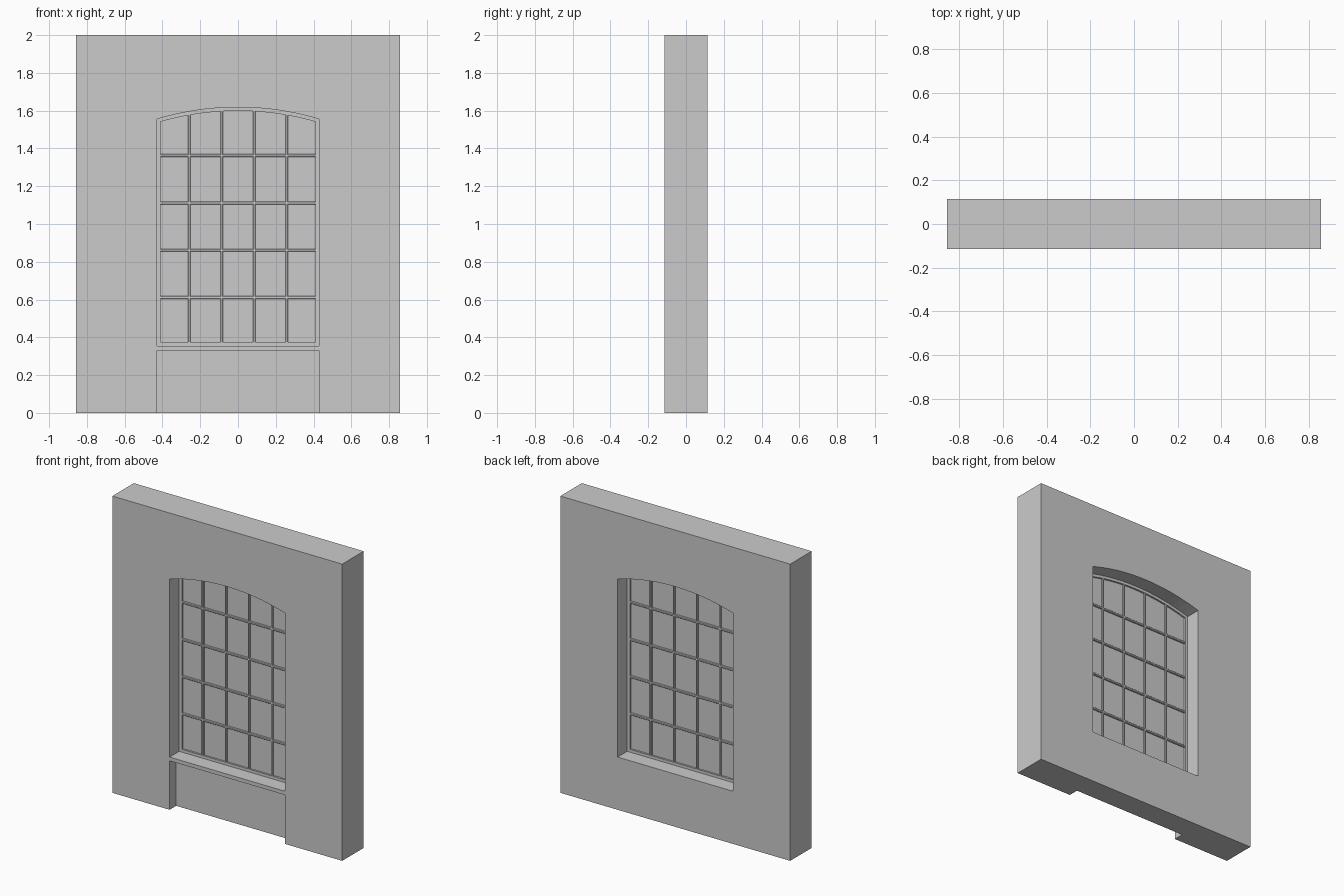
import bpy, bmesh, math

if "Cube" in bpy.data.objects:
    bpy.data.objects.remove(bpy.data.objects["Cube"])

W, D, H = 0.857, 0.114, 2.0            # wall half width, half depth, height
OW, Z0, ZS, ZT = 0.43, 0.355, 1.555, 1.618   # opening half width, sill, spring, crown
R = (OW**2 + (ZT - ZS)**2) / (2 * (ZT - ZS))


def arch_z(x, inset=0.0):
    return ZT - R + math.sqrt((R - inset)**2 - x * x)


def arch_outline(inset=0.0, n=20):
    w = OW - inset
    pts = [(-w, Z0 + inset), (w, Z0 + inset)]
    for i in range(n + 1):
        x = w - 2 * w * i / n
        pts.append((x, arch_z(x, inset)))
    return pts


def finish(name, bm):
    bmesh.ops.recalc_face_normals(bm, faces=bm.faces)
    me = bpy.data.meshes.new(name)
    bm.to_mesh(me)
    bm.free()
    ob = bpy.data.objects.new(name, me)
    bpy.context.collection.objects.link(ob)
    return ob


def prism(name, pts, y0, y1):
    bm = bmesh.new()
    f = bm.faces.new([bm.verts.new((x, y0, z)) for x, z in pts])
    if y1 != y0:
        ext = bmesh.ops.extrude_face_region(bm, geom=[f], use_keep_orig=True)
        vs = [g for g in ext["geom"] if isinstance(g, bmesh.types.BMVert)]
        bmesh.ops.translate(bm, vec=(0, y1 - y0, 0), verts=vs)
    return finish(name, bm)


def box(name, x0, x1, y0, y1, z0, z1):
    return prism(name, [(x0, z0), (x1, z0), (x1, z1), (x0, z1)], y0, y1)


def chamfer(ob, width):
    m = ob.modifiers.new("chamfer", 'BEVEL')
    m.width, m.segments = width, 1


# wall with arched window opening and recessed apron under the sill
wall = box("wall", -W, W, -D, D, 0, H)
cutters = [prism("opening_cutter", arch_outline(), -0.3, 0.3),
           box("apron_cutter", -OW, OW, -0.3, -D + 0.07, -0.1, 0.33)]
bpy.context.view_layer.objects.active = wall
for c in cutters:
    m = wall.modifiers.new("cut", 'BOOLEAN')
    m.operation, m.solver, m.object = 'DIFFERENCE', 'EXACT', c
    bpy.ops.object.modifier_apply(modifier=m.name)
for c in cutters:
    bpy.data.objects.remove(c)

# outer window frame: ring between two arched outlines
bm = bmesh.new()
rings = [[bm.verts.new((x, y, z)) for x, z in arch_outline(i)]
         for i, y in ((0, -0.012), (0.019, -0.012), (0.019, 0.012), (0, 0.012))]
n = len(rings[0])
for k in range(4):
    a, b = rings[k], rings[(k + 1) % 4]
    for i in range(n):
        j = (i + 1) % n
        bm.faces.new((a[i], a[j], b[j], b[i]))
finish("window_frame", bm)

# glazing bars
B = 0.0075
for i in range(1, 5):
    x = -OW + i * 2 * OW / 5
    chamfer(box(f"upright_bar_{i}", x - B, x + B, -0.01, 0.01,
                Z0 + 0.005, arch_z(x) - 0.008), 0.003)
    z = 0.36 + 0.2505 * i
    chamfer(box(f"cross_bar_{i}", -OW + 0.005, OW - 0.005, -0.01, 0.01,
                z - B, z + B), 0.003)

# glass pane
prism("glass", arch_outline(0.005), 0, 0)
